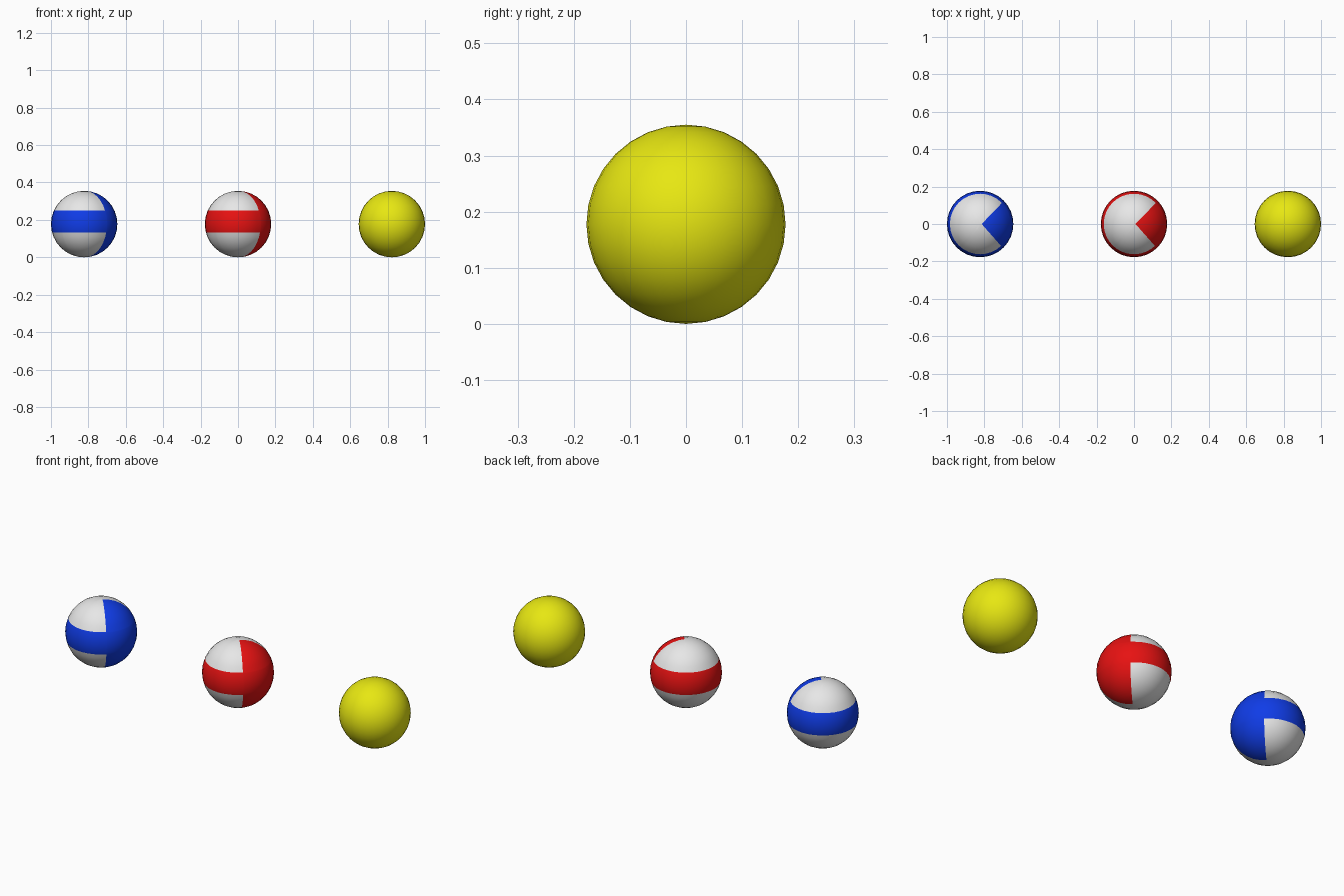
import bpy, bmesh, math
from mathutils import Vector

if "Cube" in bpy.data.objects:
    bpy.data.objects.remove(bpy.data.objects["Cube"])

R = 0.1775          # ball radius
SPACING = 0.8225    # distance between ball centres


def material(name, rgb):
    m = bpy.data.materials.new(name)
    m.diffuse_color = (*rgb, 1.0)
    m.use_nodes = True
    m.node_tree.nodes["Principled BSDF"].inputs["Base Color"].default_value = m.diffuse_color
    return m


white = material("white", (0.8, 0.8, 0.8))
blue = material("blue", (0.005, 0.045, 0.8))
red = material("red", (0.8, 0.006, 0.006))
yellow = material("yellow", (0.8, 0.8, 0.006))

# Painted pattern: a belt around the ball and a wedge running pole to pole
BELT_LOW, BELT_HIGH = -0.045, 0.072
APEX = Vector((0.008, 0, 0))
A_FRONT, A_BACK = math.radians(48.5), math.radians(46)
N_FRONT = Vector((math.sin(A_FRONT), math.cos(A_FRONT), 0))
N_BACK = Vector((math.sin(A_BACK), -math.cos(A_BACK), 0))


def is_painted(p):
    in_belt = BELT_LOW < p.z < BELT_HIGH
    in_wedge = (p - APEX).dot(N_FRONT) > 0 and (p - APEX).dot(N_BACK) > 0
    return in_belt or in_wedge


def ball(name, x, base, paint=None):
    bm = bmesh.new()
    bmesh.ops.create_uvsphere(bm, u_segments=32, v_segments=16, radius=R)
    mesh = bpy.data.meshes.new(name)
    mesh.materials.append(base)
    if paint:
        mesh.materials.append(paint)
        # cut clean colour borders into the surface
        up = Vector((0, 0, 1))
        for co, no in ((up * BELT_LOW, up), (up * BELT_HIGH, up),
                       (APEX, N_FRONT), (APEX, N_BACK)):
            bmesh.ops.bisect_plane(bm, geom=bm.verts[:] + bm.edges[:] + bm.faces[:],
                                   dist=1e-5, plane_co=co, plane_no=no)
        for f in bm.faces:
            f.material_index = int(is_painted(f.calc_center_median()))
    for f in bm.faces:
        f.smooth = True
    bm.to_mesh(mesh)
    bm.free()
    obj = bpy.data.objects.new(name, mesh)
    obj.location = (x, 0, R)
    bpy.context.collection.objects.link(obj)


# Three balls in a row
ball("blue_striped_ball", -SPACING, white, blue)
ball("red_striped_ball", 0, white, red)
ball("yellow_ball", SPACING, yellow)
